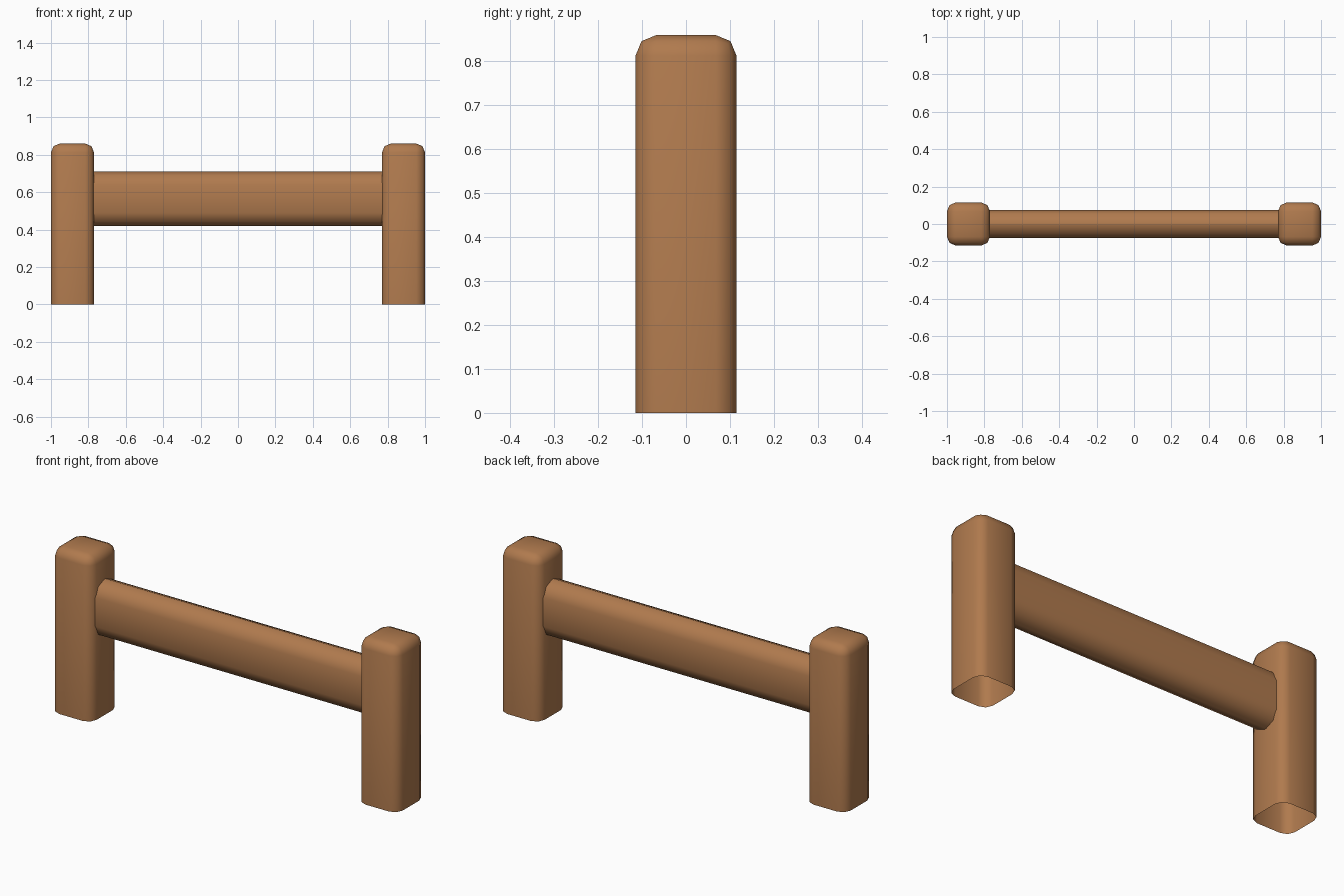
import bpy, bmesh
from mathutils import Matrix, Vector

if "Cube" in bpy.data.objects:
    bpy.data.objects.remove(bpy.data.objects["Cube"])

wood = bpy.data.materials.new("warm wood")
wood.diffuse_color = (0.434, 0.195, 0.076, 1)
wood.use_nodes = True
wood.node_tree.nodes["Principled BSDF"].inputs["Base Color"].default_value = wood.diffuse_color


def rounded_box(name, centre, size, radius, open_faces):
    """Box with two-step rounded edges, left open where open_faces(normal) is true."""
    bm = bmesh.new()
    bmesh.ops.create_cube(bm, size=1, matrix=Matrix.Translation(centre) @ Matrix.Diagonal((*size, 1)))
    bm.normal_update()
    bmesh.ops.delete(bm, geom=[f for f in bm.faces if open_faces(f.normal)], context='FACES_ONLY')
    edges = [e for e in bm.edges if not e.is_boundary]
    bmesh.ops.bevel(bm, geom=edges, offset=radius, segments=2, profile=0.5, affect='EDGES')
    for f in bm.faces:
        f.smooth = True
    mesh = bpy.data.meshes.new(name)
    bm.to_mesh(mesh)
    bm.free()
    mesh.materials.append(wood)
    obj = bpy.data.objects.new(name, mesh)
    bpy.context.collection.objects.link(obj)
    return obj


# Two posts, open underneath
for side, label in ((-1, "left"), (1, "right")):
    rounded_box(label + "_post", Vector((side * 0.885, 0, 0.43)), (0.23, 0.23, 0.86),
                0.047, lambda n: n.z < -0.5)

# Cross rail running through both posts, open at its hidden ends
rounded_box("rail", Vector((0, 0, 0.565)), (1.994, 0.15, 0.29), 0.07, lambda n: abs(n.x) > 0.5)
